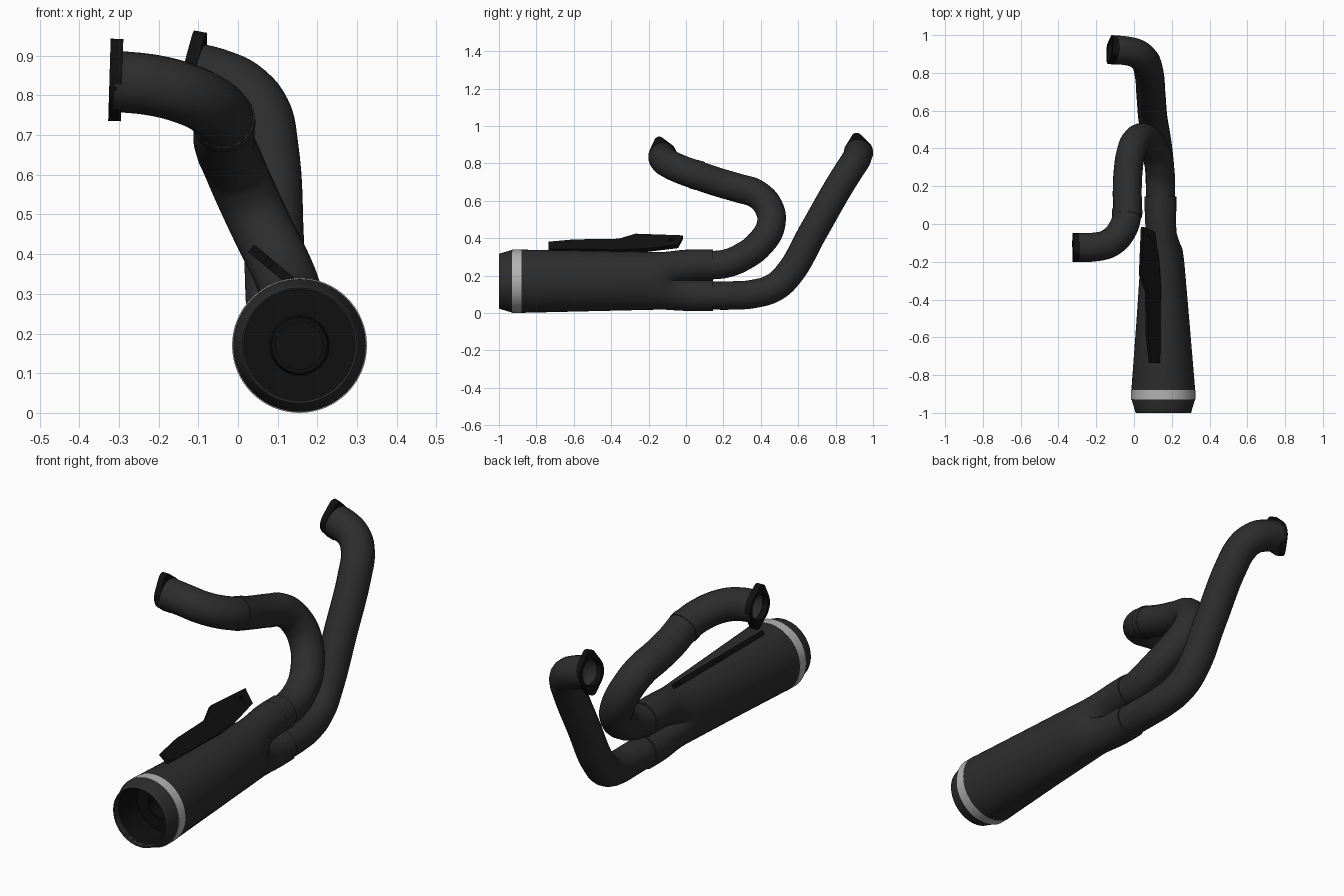
import bpy, bmesh
from math import sin, cos, pi, sqrt, radians
from mathutils import Vector, Matrix

if "Cube" in bpy.data.objects:
    bpy.data.objects.remove(bpy.data.objects["Cube"])


def material(name, v):
    m = bpy.data.materials.new(name)
    m.diffuse_color = (v, v, v, 1)
    m.use_nodes = True
    m.node_tree.nodes["Principled BSDF"].inputs["Base Color"].default_value = m.diffuse_color
    return m


COAT = material("dark_coating", 0.026)
BLACK = material("black_metal", 0.005)
STEEL = material("brushed_steel", 0.45)
CX, CZ, N = 0.155, 0.17, 64


def smooth(ob, angle=35):
    bpy.ops.object.select_all(action='DESELECT')
    ob.select_set(True)
    bpy.context.view_layer.objects.active = ob
    if ob.type == 'CURVE':
        bpy.ops.object.convert(target='MESH')
    bpy.ops.object.shade_smooth_by_angle(angle=radians(angle))


def add(name, data, mat):
    data.materials.append(mat)
    ob = bpy.data.objects.new(name, data)
    bpy.context.collection.objects.link(ob)
    return ob


def skin(name, rings, mat, closed_profile=False):
    """Bridge a series of equal-length rings of points."""
    bm = bmesh.new()
    vs = [[bm.verts.new(p) for p in ring] for ring in rings]
    pairs = list(zip(vs, vs[1:]))
    if closed_profile:
        pairs.append((vs[-1], vs[0]))
    for a, b in pairs:
        for i in range(len(a)):
            j = (i + 1) % len(a)
            bm.faces.new((a[i], a[j], b[j], b[i]))
    bmesh.ops.recalc_face_normals(bm, faces=bm.faces)
    me = bpy.data.meshes.new(name)
    bm.to_mesh(me)
    bm.free()
    ob = add(name, me, mat)
    smooth(ob)
    return ob


def lathe(name, profile, mat, closed_profile=False):
    rings = [[(CX + r * cos(2 * pi * i / N), y, CZ + r * sin(2 * pi * i / N))
              for i in range(N)] for y, r in profile]
    return skin(name, rings, mat, closed_profile)


def tube(name, pts, radius, caps=False):
    cu = bpy.data.curves.new(name, 'CURVE')
    cu.dimensions = '3D'
    cu.bevel_depth, cu.bevel_resolution = radius, 7
    cu.resolution_u, cu.use_fill_caps = 8, caps
    sp = cu.splines.new('BEZIER')
    sp.bezier_points.add(len(pts) - 1)
    for bp, p in zip(sp.bezier_points, pts):
        bp.co = p
        bp.handle_left_type = bp.handle_right_type = 'AUTO'
    smooth(add(name, cu, COAT))


def plate(name, outline, hole, thick, loc, normal, up):
    """Flat plate with a round hole (x, y, r), placed by normal and up axis."""
    cu = bpy.data.curves.new(name, 'CURVE')
    cu.dimensions, cu.fill_mode, cu.extrude = '2D', 'BOTH', thick / 2
    hx, hy, hr = hole
    circle = [(hx + hr * cos(2 * pi * i / 32), hy + hr * sin(2 * pi * i / 32))
              for i in range(32)]
    for pts in (outline, circle):
        sp = cu.splines.new('POLY')
        sp.points.add(len(pts) - 1)
        for q, p in zip(sp.points, pts):
            q.co = (p[0], p[1], 0, 1)
        sp.use_cyclic_u = True
    ob = add(name, cu, BLACK)
    z = Vector(normal).normalized()
    u = Vector(up)
    y = (u - u.dot(z) * z).normalized()
    x = y.cross(z)
    ob.matrix_world = Matrix.Translation(loc) @ Matrix((x, y, z)).transposed().to_4x4()
    smooth(ob, 30)


# Muffler body: round at the outlet, oval in the middle, two joined pipes at the inlet
def section(y, cx, cz, a, b, m):
    r, d = 0.083, 0.0815
    ring = []
    for i in range(N):
        c, s = cos(2 * pi * i / N), sin(2 * pi * i / N)
        oval = 1 / sqrt((c / a) ** 2 + (s / b) ** 2)
        twin = d * abs(s) + sqrt(r * r - d * d * c * c)
        rho = oval * (1 - m) + twin * m
        ring.append((cx + rho * c, y, cz + rho * s))
    return ring


skin("muffler_body", [section(*s) for s in (
    (-0.88, CX, CZ, 0.169, 0.169, 0), (-0.5, 0.153, 0.171, 0.139, 0.161, 0),
    (-0.2, 0.150, 0.172, 0.116, 0.155, 0), (-0.13, 0.149, 0.172, 0.110, 0.153, 0.03),
    (-0.09, 0.147, 0.173, 0.103, 0.154, 0.2), (-0.05, 0.144, 0.174, 0.092, 0.156, 0.5),
    (0.0, 0.141, 0.175, 0.084, 0.160, 0.8), (0.04, 0.140, 0.175, 0.083, 0.163, 0.96),
    (0.075, 0.140, 0.175, 0.083, 0.164, 1))], COAT)

# Outlet: steel band, tapered tip and dark bore
lathe("steel_band", [(-0.88, 0.166), (-0.88, 0.17), (-0.93, 0.17), (-0.93, 0.165)], STEEL, True)
lathe("tip_cap", [(-0.925, 0.167), (-0.932, 0.167), (-0.985, 0.151), (-0.997, 0.148),
                  (-1.0, 0.145), (-0.997, 0.14), (-0.97, 0.14)], COAT)
lathe("outlet_bore", [(-0.99, 0.14), (-0.82, 0.14), (-0.82, 0.075), (-0.84, 0.07),
                      (-0.84, 0.06), (-0.6, 0.06), (-0.6, 0.0005)], BLACK)

# Header pipes
tube("upper_pipe", [(0.14, 0.06, 0.2565), (0.14, 0.15, 0.2565), (0.14, 0.22, 0.266),
                    (0.135, 0.30, 0.299), (0.110, 0.39, 0.365), (0.056, 0.455, 0.475),
                    (0.012, 0.44, 0.57), (-0.017, 0.375, 0.637), (-0.031, 0.28, 0.668),
                    (-0.036, 0.17, 0.70), (-0.036, 0.057, 0.738), (-0.062, -0.03, 0.769),
                    (-0.128, -0.1, 0.803), (-0.21, -0.122, 0.825), (-0.31, -0.124, 0.836)], 0.077)
tube("lower_pipe", [(0.14, 0.06, 0.0935), (0.14, 0.15, 0.0935), (0.138, 0.25, 0.094),
                    (0.130, 0.36, 0.102), (0.115, 0.47, 0.136), (0.102, 0.545, 0.203),
                    (0.09, 0.68, 0.435), (0.076, 0.815, 0.672), (0.056, 0.868, 0.757),
                    (0.01, 0.904, 0.812), (-0.05, 0.918, 0.84), (-0.11, 0.922, 0.856)], 0.077)

# Slip collars at the muffler inlets and on the upper pipe
for label, z in (("upper", 0.2565), ("lower", 0.0935)):
    tube(label + "_inlet_collar", [(0.14, 0.065, z), (0.14, 0.145, z)], 0.084, True)
tube("pipe_joint_collar", [(-0.035, 0.076, 0.732), (-0.037, 0.042, 0.743)], 0.080, True)

# Two-eared mounting flanges: a round centre blended into small ears
flange = []
for i in range(48):
    t = 2 * pi * i / 48
    if abs(cos(t)) > 0.628:
        flange.append((0.028 * sin(t), 0.028 * cos(t) + (0.078 if cos(t) > 0 else -0.078)))
    else:
        flange.append((0.077 * sin(t), 0.077 * cos(t)))
plate("upper_flange", flange, (0, 0, 0.062), 0.032, (-0.308, -0.124, 0.839),
      (-1, 0, 0.03), (0, -0.25, 1))
plate("lower_flange", flange, (0, 0, 0.062), 0.032, (-0.112, 0.922, 0.857),
      (-0.97, 0.15, 0.18), (0, -0.12, 1))

# Slanted mounting bracket above the muffler
plate("mounting_bracket", [(-0.735, -0.005), (-0.735, 0.055), (-0.6, 0.074), (-0.36, 0.08),
                           (-0.27, 0.122), (-0.015, 0.108), (-0.042, 0.03), (-0.2, 0.0),
                           (-0.33, -0.01)],
      (-0.078, 0.074, 0.014), 0.024, (0.127, 0, 0.337), (0.64, 0, 0.77), (-0.77, 0, 0.64))
